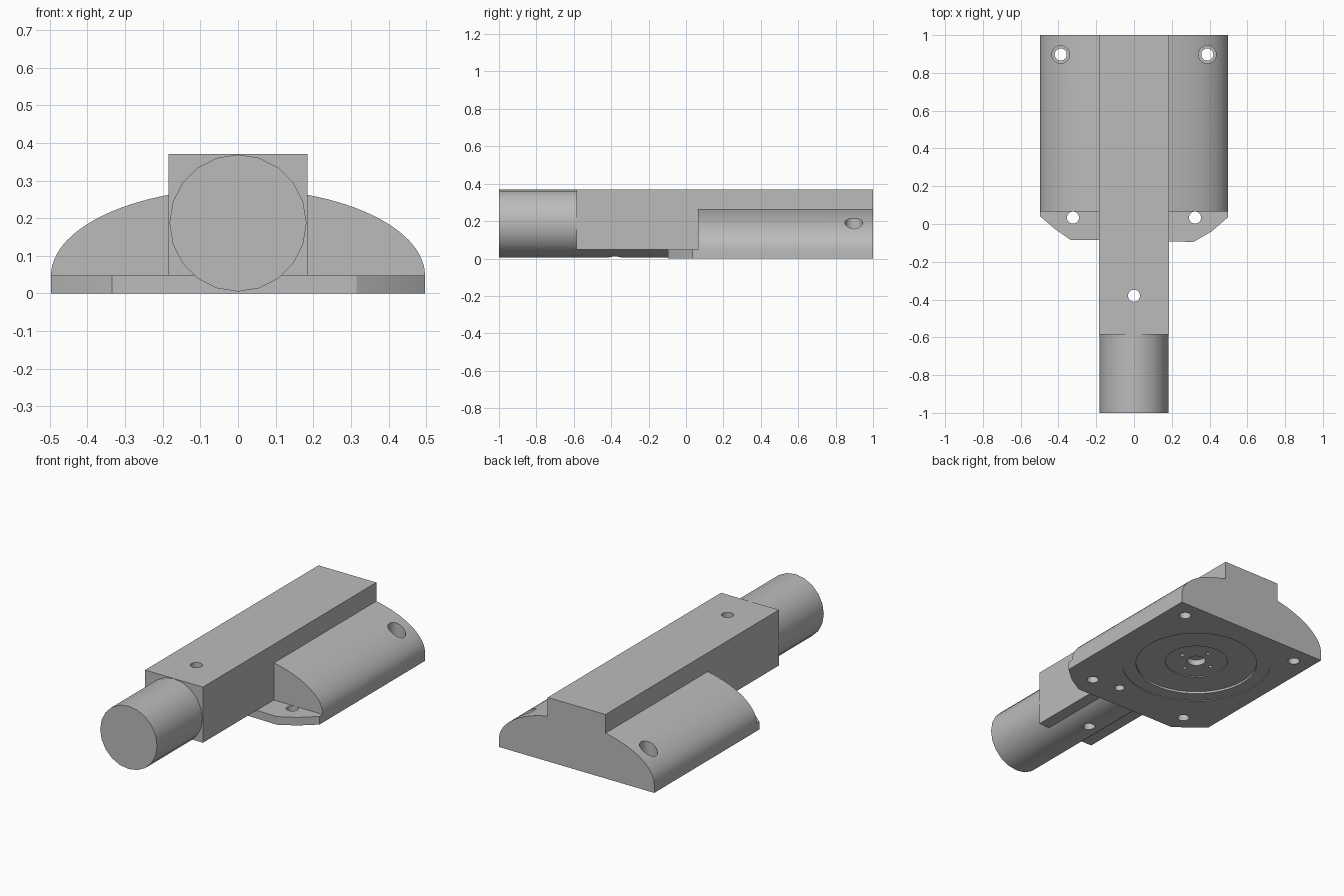
import bpy, bmesh
from math import sin, cos, pi, asin, radians
from mathutils import Matrix

old = bpy.data.objects.get("Cube")
if old:
    bpy.data.objects.remove(old, do_unlink=True)

grey = bpy.data.materials.new("plain grey")
grey.use_nodes = True
grey.diffuse_color = (0.5, 0.5, 0.5, 1)
grey.node_tree.nodes["Principled BSDF"].inputs["Base Color"].default_value = (0.5, 0.5, 0.5, 1)

BAR_W, BAR_TOP = 0.185, 0.37
PLATE_H, HALF_W = 0.047, 0.497
DOME_H, DOME_FRONT = 0.2315, 0.065


def finish(name, bm):
    bmesh.ops.recalc_face_normals(bm, faces=bm.faces)
    mesh = bpy.data.meshes.new(name)
    bm.to_mesh(mesh)
    bm.free()
    mesh.materials.append(grey)
    ob = bpy.data.objects.new(name, mesh)
    bpy.context.collection.objects.link(ob)
    return ob


def prism(name, points, offset):
    """Extrude a closed outline of 3D points along an offset."""
    bm = bmesh.new()
    face = bm.faces.new([bm.verts.new(p) for p in points])
    out = bmesh.ops.extrude_face_region(bm, geom=[face])
    moved = [v for v in out["geom"] if isinstance(v, bmesh.types.BMVert)]
    bmesh.ops.translate(bm, verts=moved, vec=offset)
    return finish(name, bm)


def drum(name, x, y, z0, z1, r, n=32):
    """Upright cylinder between two heights."""
    ring = [(x + r * cos(2 * pi * i / n), y + r * sin(2 * pi * i / n), z0) for i in range(n)]
    return prism(name, ring, (0, 0, z1 - z0))


def cut(ob, cutters):
    """Subtract each (x, y, z0, z1, radius) drum from the object."""
    for spec in cutters:
        tool = drum("cutter", *spec)
        tool.hide_render = True
        mod = ob.modifiers.new("hole", 'BOOLEAN')
        mod.operation, mod.solver, mod.object = 'DIFFERENCE', 'EXACT', tool
        bpy.ops.object.select_all(action='DESELECT')
        bpy.context.view_layer.objects.active = ob
        ob.select_set(True)
        bpy.ops.object.modifier_apply(modifier=mod.name)
        bpy.data.objects.remove(tool, do_unlink=True)


# Rear body: domed shoulders either side of the raised bar
start = asin(BAR_W / HALF_W)
steps = 20
side = []
for i in range(steps + 1):
    a = start + (pi / 2 - start) * i / steps
    side.append((HALF_W * sin(a), PLATE_H + DOME_H * cos(a)))
right = [(BAR_W, BAR_TOP)] + side + [(HALF_W, 0)]
outline = right + [(-x, z) for x, z in reversed(right)]
body = prism("domed_body", [(x, DOME_FRONT, z) for x, z in outline], (0, 1 - DOME_FRONT, 0))

# Front lip of the base plate, with swept corners
lip_outline = [(-HALF_W, DOME_FRONT), (-HALF_W, 0.04), (-0.42, -0.025), (-0.335, -0.085),
               (-BAR_W, -0.085), (BAR_W, -0.092), (0.315, -0.095), (0.41, -0.04),
               (HALF_W, 0.035), (HALF_W, DOME_FRONT)]
lip = prism("base_plate_lip", [(x, y, 0) for x, y in lip_outline], (0, 0, PLATE_H))

# Square bar ahead of the body
bar = prism("square_bar", [(-BAR_W, -0.585, 0.048), (BAR_W, -0.585, 0.048),
                           (BAR_W, -0.585, BAR_TOP), (-BAR_W, -0.585, BAR_TOP)],
            (0, DOME_FRONT + 0.585, 0))

# Round shaft, bulging below the bar
shaft = prism("round_shaft", [(0.182 * sin(2 * pi * i / 20), -1, 0.187 + 0.182 * cos(2 * pi * i / 20))
                              for i in range(20)], (0, 0.92, 0))

# Screw holes and the stepped turntable recess underneath
front_holes = [(s * 0.323, 0.034, -0.1, 0.07, 0.032) for s in (-1, 1)]
blind_hole = [(0.154, 0.06, -0.1, 0.035, 0.027)]
rear_holes = []
for s in (-1, 1):
    rear_holes += [(s * 0.388, 0.897, -0.1, 0.5, 0.032), (s * 0.388, 0.897, 0.1, 0.5, 0.047)]
cy = 0.53
recess = [(0, cy, -0.1, 0.004, 0.405, 64), (0, cy, -0.1, 0.016, 0.33, 64),
          (0, cy, -0.1, 0.021, 0.17, 48), (0, cy, -0.1, 0.055, 0.05)]
recess += [(0.1 * cos(k * pi / 2), cy + 0.1 * sin(k * pi / 2), -0.1, 0.04, 0.011, 16) for k in range(4)]
bar_hole = [(0, -0.38, -0.1, 0.5, 0.032)]

cut(body, rear_holes + recess + blind_hole)
cut(lip, front_holes + blind_hole)
cut(bar, bar_hole)
cut(shaft, bar_hole)

# Smooth the round surfaces, keep the machined edges crisp
bpy.ops.object.select_all(action='DESELECT')
for ob in (body, lip, bar, shaft):
    ob.select_set(True)
bpy.context.view_layer.objects.active = body
bpy.ops.object.shade_smooth_by_angle(angle=radians(30))
